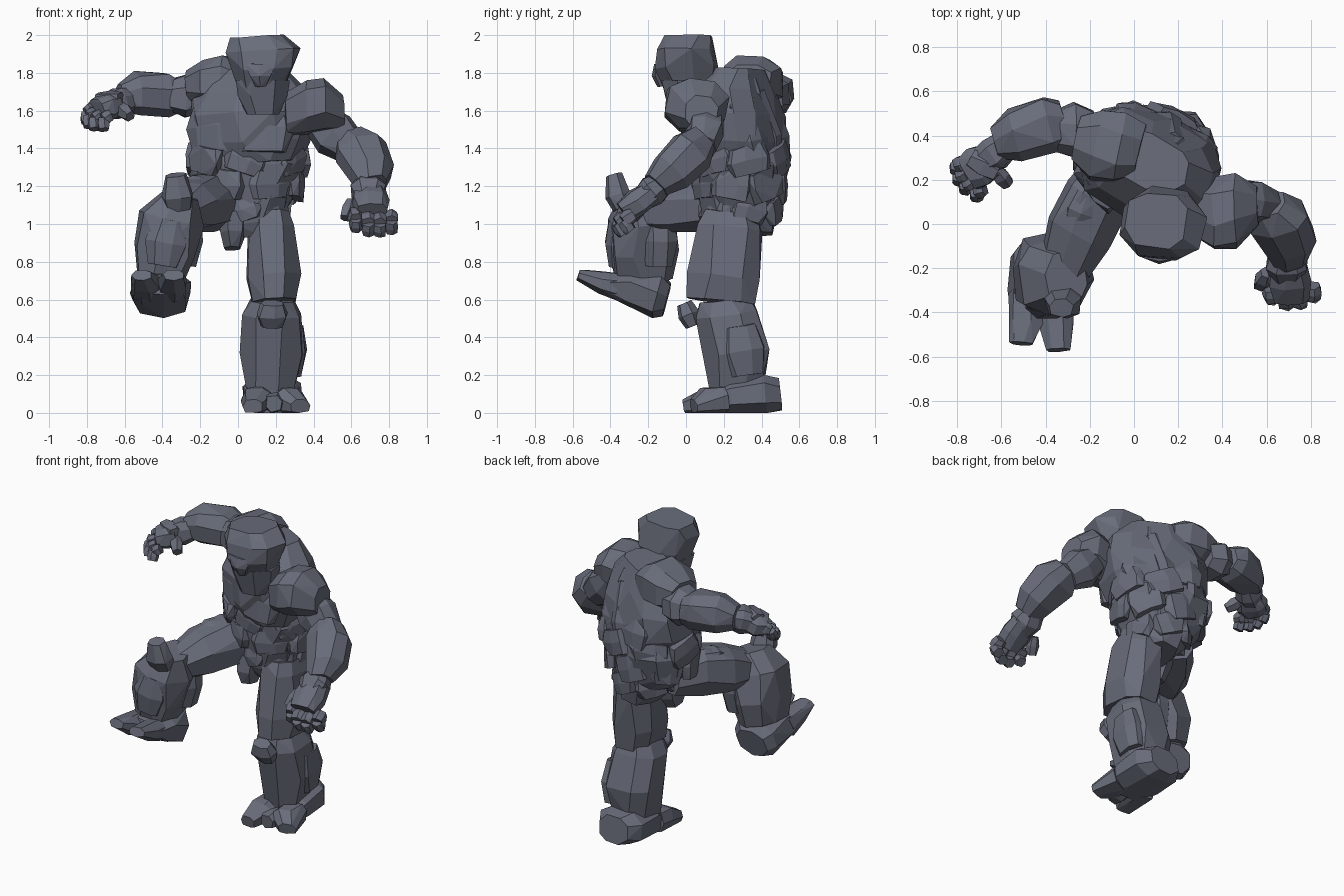
import bpy, bmesh, math, random
from mathutils import Vector, Matrix

random.seed(7)
stone = bpy.data.materials.new("slate grey stone")
stone.diffuse_color = (0.14, 0.152, 0.195, 1)


def rock(name, rings, n=8, yaw=0.0, jit=0.06, power=0.8):
    """Chiselled boulder: hull of jittered rings (x, y, z, ra, rb) along a path."""
    d = (Vector(rings[-1][:3]) - Vector(rings[0][:3])).normalized()
    ref = Vector((1, 0, 0)) if abs(d.x) < 0.75 else Vector((0, 1, 0))
    u = (ref - d * ref.dot(d)).normalized()
    u = Matrix.Rotation(math.radians(yaw), 3, d) @ u
    v = d.cross(u)
    bm = bmesh.new()
    phase = random.uniform(0.1, 0.5)
    for x, y, z, ra, rb in rings:
        for i in range(n):
            a = 2 * math.pi * i / n + phase + random.uniform(-0.12, 0.12)
            c, s = math.cos(a), math.sin(a)
            k = 1.0 + random.uniform(-jit, jit)
            p = Vector((x, y, z))
            p += u * ra * k * math.copysign(abs(c) ** power, c)
            p += v * rb * k * math.copysign(abs(s) ** power, s)
            p += d * random.uniform(-0.3, 0.3) * jit * (ra + rb)
            p.z = max(p.z, 0.0)
            bm.verts.new(p)
    res = bmesh.ops.convex_hull(bm, input=bm.verts[:])
    junk = {g for g in res["geom_interior"] + res["geom_unused"]
            if isinstance(g, bmesh.types.BMVert)}
    bmesh.ops.delete(bm, geom=list(junk), context='VERTS')
    bmesh.ops.dissolve_limit(bm, angle_limit=math.radians(9), verts=bm.verts[:], edges=bm.edges[:])
    bmesh.ops.recalc_face_normals(bm, faces=bm.faces[:])
    me = bpy.data.meshes.new(name)
    bm.to_mesh(me)
    bm.free()
    me.materials.append(stone)
    ob = bpy.data.objects.new(name, me)
    bpy.context.collection.objects.link(ob)
    return ob


def chunk(name, a, b, ra, rb, taper=0.75, **kw):
    """Short stone between two points, widest in the middle."""
    a, b = Vector(a), Vector(b)
    m = (a + b) / 2
    rock(name, [(*a, ra * taper, rb * taper), (*m, ra, rb), (*b, ra * taper, rb * taper)], **kw)


# head: heavy brow overhanging a narrower jaw
rock("skull", [(0.12, 0.02, 1.70, 0.12, 0.12), (0.13, 0.0, 1.82, 0.17, 0.175),
               (0.13, -0.01, 1.92, 0.195, 0.15), (0.10, 0.015, 1.995, 0.145, 0.13)], jit=0.05)
rock("jaw", [(0.13, 0.0, 1.58, 0.09, 0.09), (0.13, 0.0, 1.68, 0.135, 0.12),
             (0.13, 0.0, 1.76, 0.15, 0.135)], jit=0.03)
rock("nose", [(0.12, -0.12, 1.73, 0.03, 0.03), (0.12, -0.14, 1.79, 0.06, 0.04),
              (0.12, -0.14, 1.85, 0.09, 0.03)], n=6)
rock("neck", [(0.13, 0.22, 1.6, 0.15, 0.16), (0.15, 0.24, 1.72, 0.12, 0.18),
              (0.15, 0.24, 1.79, 0.09, 0.14)])

# torso: twisted chest over belly and pelvis
rock("chest", [(0.08, 0.27, 1.32, 0.26, 0.22), (0.07, 0.26, 1.43, 0.325, 0.255),
               (0.07, 0.25, 1.58, 0.335, 0.25), (0.06, 0.26, 1.70, 0.30, 0.20),
               (0.06, 0.29, 1.82, 0.20, 0.12)], n=10, yaw=-25, jit=0.04)
rock("belly", [(0.06, 0.28, 1.08, 0.21, 0.20), (0.05, 0.29, 1.18, 0.28, 0.23),
               (0.05, 0.29, 1.31, 0.31, 0.24), (0.05, 0.29, 1.41, 0.26, 0.21)], n=10, yaw=-10, jit=0.04)
rock("pelvis", [(0.10, 0.29, 0.94, 0.11, 0.17), (0.08, 0.28, 1.02, 0.17, 0.20),
                (0.07, 0.28, 1.15, 0.22, 0.215)])
rock("groin", [(-0.03, 0.16, 0.87, 0.045, 0.07), (-0.03, 0.17, 0.95, 0.07, 0.11),
               (-0.03, 0.19, 1.05, 0.08, 0.12)], n=6)

# broad overlapping slabs round waist and hips
for row, (z, cx, rx, ry, count, h) in enumerate([(1.34, 0.05, 0.285, 0.215, 7, 0.07),
                                                 (1.21, 0.05, 0.265, 0.205, 7, 0.075),
                                                 (1.08, 0.075, 0.165, 0.18, 6, 0.06)]):
    for i in range(count):
        a = 2 * math.pi * (i + 0.5 * row + 0.25) / count
        x, y = cx + rx * math.cos(a), 0.29 + ry * math.sin(a)
        tilt = random.uniform(-0.03, 0.03)
        tx, ty = -math.sin(a) * tilt, math.cos(a) * tilt
        w = math.pi * (rx + ry) / count * 0.56
        chunk("waist_slab", (x - tx, y - ty, z - h), (x + tx, y + ty, z + h), w, 0.045, n=7,
              yaw=math.degrees(a) + 90, taper=0.82, jit=0.12)
for side, sx in (("right", -1), ("left", 1)):
    # chest plates lie along the twisted shoulder line
    px, py = 0.0 + sx * 0.13, 0.06 - sx * 0.06
    chunk(side + "_chest_plate", (px, py + 0.03, 1.38), (px, py + 0.07, 1.64), 0.17, 0.07,
          yaw=-25 + 12 * sx, jit=0.08)
    for j, z in enumerate((1.44, 1.62)):
        bx, by = 0.14 + sx * 0.11, 0.43 - 0.08 * j - sx * 0.05
        chunk(side + "_back_plate", (bx, by, z - 0.09), (bx, by - 0.04, z + 0.10), 0.14, 0.08,
              yaw=-25, jit=0.08)
rock("spine_plate", [(0.11, 0.48, 1.32, 0.06, 0.04), (0.12, 0.46, 1.47, 0.09, 0.05),
                     (0.15, 0.37, 1.70, 0.07, 0.05)], n=6)

# right arm, swung back and out
rock("right_shoulder", [(0.03, 0.33, 1.75, 0.13, 0.10), (-0.06, 0.34, 1.76, 0.165, 0.14),
                        (-0.17, 0.36, 1.75, 0.165, 0.13), (-0.26, 0.39, 1.73, 0.11, 0.09)])
chunk("right_upper_arm", (-0.18, 0.42, 1.67), (-0.36, 0.42, 1.68), 0.13, 0.12)
rock("right_elbow_block", [(-0.31, 0.46, 1.68, 0.10, 0.09), (-0.38, 0.45, 1.69, 0.13, 0.12),
                           (-0.54, 0.40, 1.69, 0.125, 0.115), (-0.63, 0.37, 1.67, 0.075, 0.075)])
chunk("right_forearm", (-0.56, 0.37, 1.66), (-0.70, 0.27, 1.62), 0.085, 0.085)

# left arm, hanging forward
rock("left_shoulder", [(0.25, 0.07, 1.58, 0.12, 0.12), (0.36, 0.05, 1.62, 0.17, 0.15),
                       (0.46, 0.06, 1.63, 0.165, 0.145), (0.56, 0.08, 1.59, 0.09, 0.09)])
chunk("left_upper_arm", (0.42, 0.12, 1.56), (0.60, 0.08, 1.40), 0.125, 0.105)
rock("left_forearm", [(0.60, 0.09, 1.45, 0.09, 0.08), (0.65, 0.03, 1.38, 0.14, 0.125),
                      (0.71, -0.08, 1.27, 0.12, 0.11), (0.71, -0.16, 1.20, 0.085, 0.08)])
chunk("left_wrist", (0.69, -0.12, 1.22), (0.69, -0.24, 1.13), 0.095, 0.085)


def hand(side, palm_a, palm_b, first, step, d1, d2, r, thumb):
    """Palm, four curled two-joint fingers (middle ones further out) and a thumb."""
    chunk(side + "_palm", palm_a, palm_b, 0.10, 0.075, taper=0.85)
    for i in range(4):
        k = Vector(first) + Vector(step) * i + Vector(d1) * (0.5 if i in (1, 2) else 0)
        m = k + Vector(d1)
        chunk(side + "_finger_base", k, m, r, r, n=6, taper=0.85)
        chunk(side + "_finger_tip", m, m + Vector(d2), r * 0.88, r * 0.88, n=6, taper=0.85)
    chunk(side + "_thumb", thumb[0], thumb[1], 0.04, 0.04, n=6)


hand("left", (0.70, -0.18, 1.17), (0.71, -0.33, 1.06), (0.62, -0.29, 1.06), (0.062, 0.004, -0.003),
     (0.005, -0.055, -0.035), (0.0, 0.04, -0.055), 0.043, ((0.60, -0.22, 1.12), (0.57, -0.28, 1.03)))
hand("right", (-0.65, 0.29, 1.63), (-0.75, 0.23, 1.60), (-0.765, 0.28, 1.61), (0.03, -0.04, -0.012),
     (-0.04, -0.015, -0.02), (0.005, -0.025, -0.055), 0.038, ((-0.63, 0.25, 1.62), (-0.57, 0.18, 1.57)))
chunk("right_knuckle_guard", (-0.74, 0.30, 1.66), (-0.62, 0.23, 1.66), 0.055, 0.05, n=6)

# left leg, standing
rock("left_thigh", [(0.17, 0.24, 1.06, 0.10, 0.15), (0.18, 0.23, 0.98, 0.13, 0.175),
                    (0.19, 0.20, 0.72, 0.15, 0.195), (0.19, 0.19, 0.59, 0.13, 0.185)])
rock("left_shin", [(0.18, 0.20, 0.60, 0.12, 0.14), (0.18, 0.215, 0.52, 0.165, 0.165),
                   (0.18, 0.28, 0.32, 0.18, 0.175), (0.17, 0.27, 0.14, 0.135, 0.145)])
chunk("left_calf_plate", (0.28, 0.32, 0.20), (0.29, 0.28, 0.46), 0.08, 0.12)
chunk("left_knee", (0.18, 0.04, 0.46), (0.18, -0.01, 0.58), 0.085, 0.06, n=7, taper=0.7)
rock("left_foot", [(0.18, 0.50, 0.10, 0.11, 0.09), (0.18, 0.42, 0.10, 0.16, 0.11),
                   (0.18, 0.24, 0.09, 0.165, 0.10), (0.18, 0.14, 0.06, 0.13, 0.07)], jit=0.04)
for x0, x1, y1 in ((0.10, 0.08, -0.01), (0.27, 0.33, 0.04)):
    rock("left_toe", [(x0, 0.20, 0.07, 0.08, 0.075), (x0, 0.10, 0.065, 0.085, 0.07),
                      (x1, y1, 0.035, 0.055, 0.04)], n=7)
chunk("left_middle_toe", (0.19, 0.15, 0.06), (0.19, 0.03, 0.05), 0.06, 0.06, n=6)

# right leg, raised forward with bent knee
rock("right_thigh", [(-0.07, 0.27, 1.11, 0.13, 0.13), (-0.17, 0.13, 1.12, 0.15, 0.155),
                     (-0.25, -0.04, 1.09, 0.155, 0.14), (-0.31, -0.20, 1.05, 0.12, 0.10)])
chunk("right_hip_plate", (-0.19, 0.14, 1.21), (-0.25, -0.02, 1.16), 0.10, 0.07)
rock("right_shin", [(-0.31, -0.24, 1.15, 0.10, 0.12), (-0.35, -0.24, 1.03, 0.175, 0.18),
                    (-0.39, -0.23, 0.86, 0.175, 0.185), (-0.41, -0.22, 0.71, 0.13, 0.15)])
chunk("right_shin_plate", (-0.40, -0.36, 0.78), (-0.36, -0.36, 1.02), 0.11, 0.07)
chunk("right_calf_plate", (-0.29, -0.14, 0.78), (-0.26, -0.14, 1.05), 0.095, 0.10)
rock("right_knee", [(-0.31, -0.33, 1.08, 0.07, 0.06), (-0.32, -0.36, 1.15, 0.085, 0.07),
                    (-0.33, -0.38, 1.26, 0.055, 0.045)], n=7)
rock("right_foot", [(-0.41, -0.10, 0.60, 0.11, 0.09), (-0.41, -0.15, 0.62, 0.155, 0.125),
                    (-0.41, -0.30, 0.66, 0.16, 0.10), (-0.42, -0.42, 0.68, 0.14, 0.055)], jit=0.04)
for x0, x1, y1 in ((-0.49, -0.51, -0.54), (-0.35, -0.34, -0.57)):
    rock("right_toe", [(x0, -0.32, 0.66, 0.08, 0.08), (x0, -0.45, 0.69, 0.08, 0.06),
                       (x1, y1, 0.73, 0.055, 0.03)], n=7)
